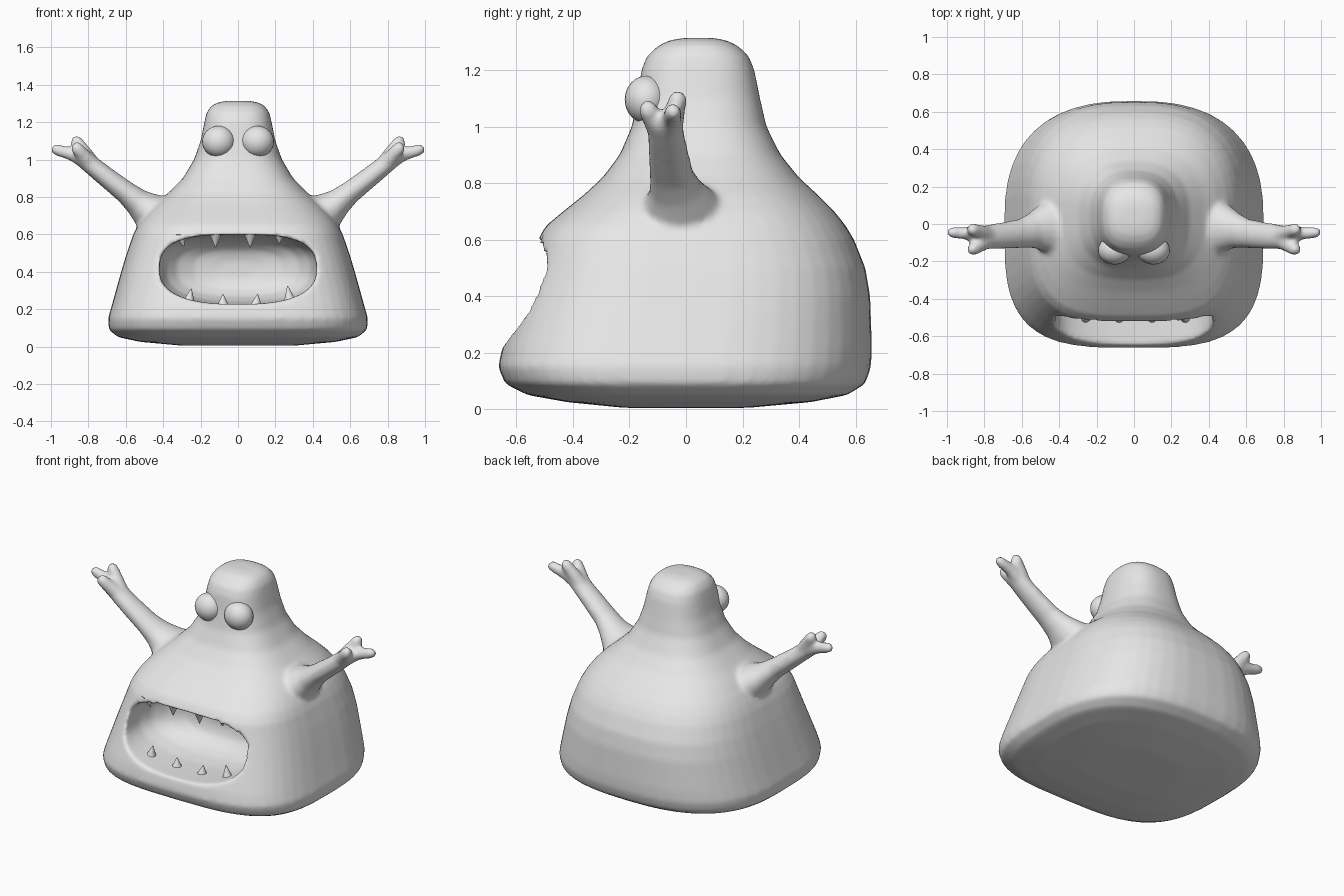
import bpy, bmesh, math
from mathutils import Vector

if "Cube" in bpy.data.objects:
    bpy.data.objects.remove(bpy.data.objects["Cube"])

grey = bpy.data.materials.new("monster grey")
grey.diffuse_color = (0.8, 0.8, 0.8, 1)
grey.use_nodes = True
grey.node_tree.nodes["Principled BSDF"].inputs["Base Color"].default_value = grey.diffuse_color


def finish(name, bm):
    bmesh.ops.recalc_face_normals(bm, faces=bm.faces)
    me = bpy.data.meshes.new(name)
    bm.to_mesh(me)
    bm.free()
    me.materials.append(grey)
    ob = bpy.data.objects.new(name, me)
    bpy.context.collection.objects.link(ob)
    for p in me.polygons:
        p.use_smooth = True
    return ob


def loft(bm, rings):
    """Skin a list of closed rings and cap both ends."""
    vs = [[bm.verts.new(p) for p in r] for r in rings]
    n = len(vs[0])
    for a, b in zip(vs, vs[1:]):
        for i in range(n):
            j = (i + 1) % n
            bm.faces.new((a[i], a[j], b[j], b[i]))
    bm.faces.new(vs[0][::-1])
    bm.faces.new(vs[-1])


def superellipse(n_low, n_high, count=48):
    """Unit rounded square; separate roundness for the two halves."""
    pts = []
    for i in range(count):
        t = 2 * math.pi * i / count
        c, s = math.cos(t), math.sin(t)
        e = 2 / (n_low if s < 0 else n_high)
        pts.append((math.copysign(abs(c) ** e, c), math.copysign(abs(s) ** e, s)))
    return pts


def tube(bm, stations, flat=1.0, count=16):
    """Round-ended tube; stations are (x, y, z, radius), wider along y by flat."""
    pts = [Vector(s[:3]) for s in stations]
    rad = [s[3] for s in stations]
    d = (pts[-1] - pts[-2]).normalized()
    end, r = pts[-1], rad[-1]
    for a in (30, 60, 80):
        pts.append(end + d * r * math.sin(math.radians(a)))
        rad.append(r * math.cos(math.radians(a)))
    rings = []
    for i, p in enumerate(pts):
        t = (pts[min(i + 1, len(pts) - 1)] - pts[max(i - 1, 0)]).normalized()
        u = t.cross(Vector((0, 1, 0))).normalized()
        v = u.cross(t)
        rings.append([p + rad[i] * (u * math.cos(k) + v * flat * math.sin(k))
                      for k in (2 * math.pi * j / count for j in range(count))])
    loft(bm, rings)


def apply(ob, kind, **settings):
    m = ob.modifiers.new(kind.title(), kind)
    for k, v in settings.items():
        setattr(m, k, v)
    bpy.context.view_layer.objects.active = ob
    bpy.ops.object.modifier_apply(modifier=m.name)


# Body profile: height, half width, front y, back y
profile = [
    (0.005, 0.30, -0.22, 0.22), (0.025, 0.52, -0.42, 0.44), (0.05, 0.64, -0.56, 0.57),
    (0.09, 0.69, -0.64, 0.635), (0.15, 0.695, -0.665, 0.655), (0.22, 0.675, -0.65, 0.658),
    (0.40, 0.625, -0.588, 0.652), (0.50, 0.595, -0.555, 0.635), (0.60, 0.56, -0.525, 0.595),
    (0.65, 0.535, -0.495, 0.565), (0.70, 0.50, -0.435, 0.525), (0.76, 0.445, -0.36, 0.465),
    (0.82, 0.375, -0.295, 0.40), (0.90, 0.295, -0.235, 0.335), (1.00, 0.235, -0.192, 0.285),
    (1.10, 0.20, -0.172, 0.262), (1.20, 0.18, -0.158, 0.242), (1.25, 0.168, -0.138, 0.222),
    (1.285, 0.145, -0.10, 0.185), (1.305, 0.11, -0.06, 0.145), (1.314, 0.06, -0.01, 0.10)]
rings = []
for z, hx, f, b in profile:
    k = min(max((z - 0.6) / 0.4, 0), 1)
    shape = superellipse(3.4 - 0.8 * k, 2.6 - 0.1 * k)
    rings.append([(hx * c, (f + b) / 2 + (b - f) / 2 * s, z) for c, s in shape])
bm = bmesh.new()
loft(bm, rings)
body = finish("body", bm)

# Hollow mouth
bm = bmesh.new()
loft(bm, [[(0.42 * s * c, y, 0.413 + 0.186 * s * d) for c, d in superellipse(2.5, 2.9)]
          for y, s in ((-0.8, 1.0), (-0.5, 1.0), (-0.4, 0.99), (-0.31, 0.92),
                       (-0.24, 0.78), (-0.19, 0.55), (-0.17, 0.25))])
cutter = finish("mouth_cutter", bm)
cutter.hide_render = True
apply(body, 'BOOLEAN', object=cutter, operation='DIFFERENCE', solver='EXACT')
bpy.data.objects.remove(cutter)

# Arms with three fingers each, blended into the body
bm = bmesh.new()
bm.from_mesh(body.data)
for side in (-1, 1):
    def limb(stations, flat=1.0):
        tube(bm, [(side * x, y, z, r) for x, y, z, r in stations], flat)
    limb([(0.36, -0.02, 0.64, 0.14), (0.44, -0.02, 0.70, 0.125), (0.49, -0.025, 0.735, 0.097),
          (0.54, -0.035, 0.775, 0.074), (0.60, -0.05, 0.825, 0.061), (0.70, -0.062, 0.903, 0.055),
          (0.78, -0.07, 0.967, 0.051), (0.84, -0.075, 1.012, 0.045)], 1.3)
    limb([(0.80, -0.06, 0.985, 0.045), (0.89, -0.05, 1.03, 0.036), (0.97, -0.045, 1.052, 0.031)])
    limb([(0.79, -0.055, 0.99, 0.045), (0.83, -0.04, 1.05, 0.038), (0.862, -0.03, 1.095, 0.034)])
    limb([(0.79, -0.09, 0.98, 0.045), (0.83, -0.115, 1.025, 0.039), (0.86, -0.135, 1.06, 0.035)])
bmesh.ops.recalc_face_normals(bm, faces=bm.faces)
bm.to_mesh(body.data)
bm.free()
apply(body, 'REMESH', mode='VOXEL', voxel_size=0.014)
apply(body, 'SMOOTH', factor=0.5, iterations=6)
body.data.materials.clear()
body.data.materials.append(grey)
for p in body.data.polygons:
    p.use_smooth = True
    p.material_index = 0

# Bulging eyes
for side, name in ((-1, "left_eye"), (1, "right_eye")):
    bm = bmesh.new()
    bmesh.ops.create_uvsphere(bm, u_segments=24, v_segments=16, radius=1)
    for v in bm.verts:
        v.co = Vector((side * 0.104 + 0.088 * v.co.x, -0.14 + 0.077 * v.co.y,
                       1.096 + 0.084 * v.co.z))
    finish(name, bm)


# Pointed teeth: x, y, base z, tip z, tip lean
def teeth(name, items):
    bm = bmesh.new()
    for x, y, base, tip, lean in items:
        ring = [(x + 0.034 * math.cos(a), y + 0.034 * math.sin(a), base)
                for a in (2 * math.pi * i / 12 for i in range(12))]
        top = [(x + lean + 0.06 * (p[0] - x), y + 0.06 * (p[1] - y), tip) for p in ring]
        loft(bm, [ring, top])
    ob = finish(name, bm)
    bpy.context.view_layer.objects.active = ob
    ob.select_set(True)
    bpy.ops.object.shade_smooth_by_angle(angle=math.radians(40))
    ob.select_set(False)


teeth("upper_teeth", [(-0.31, -0.47, 0.60, 0.535, 0.02), (-0.12, -0.48, 0.605, 0.53, 0),
                      (0.065, -0.48, 0.605, 0.53, 0), (0.225, -0.47, 0.605, 0.55, -0.005)])
teeth("lower_teeth", [(-0.265, -0.50, 0.235, 0.31, 0.015), (-0.08, -0.50, 0.215, 0.28, 0),
                      (0.095, -0.50, 0.215, 0.28, 0.01), (0.28, -0.50, 0.24, 0.325, -0.015)])
